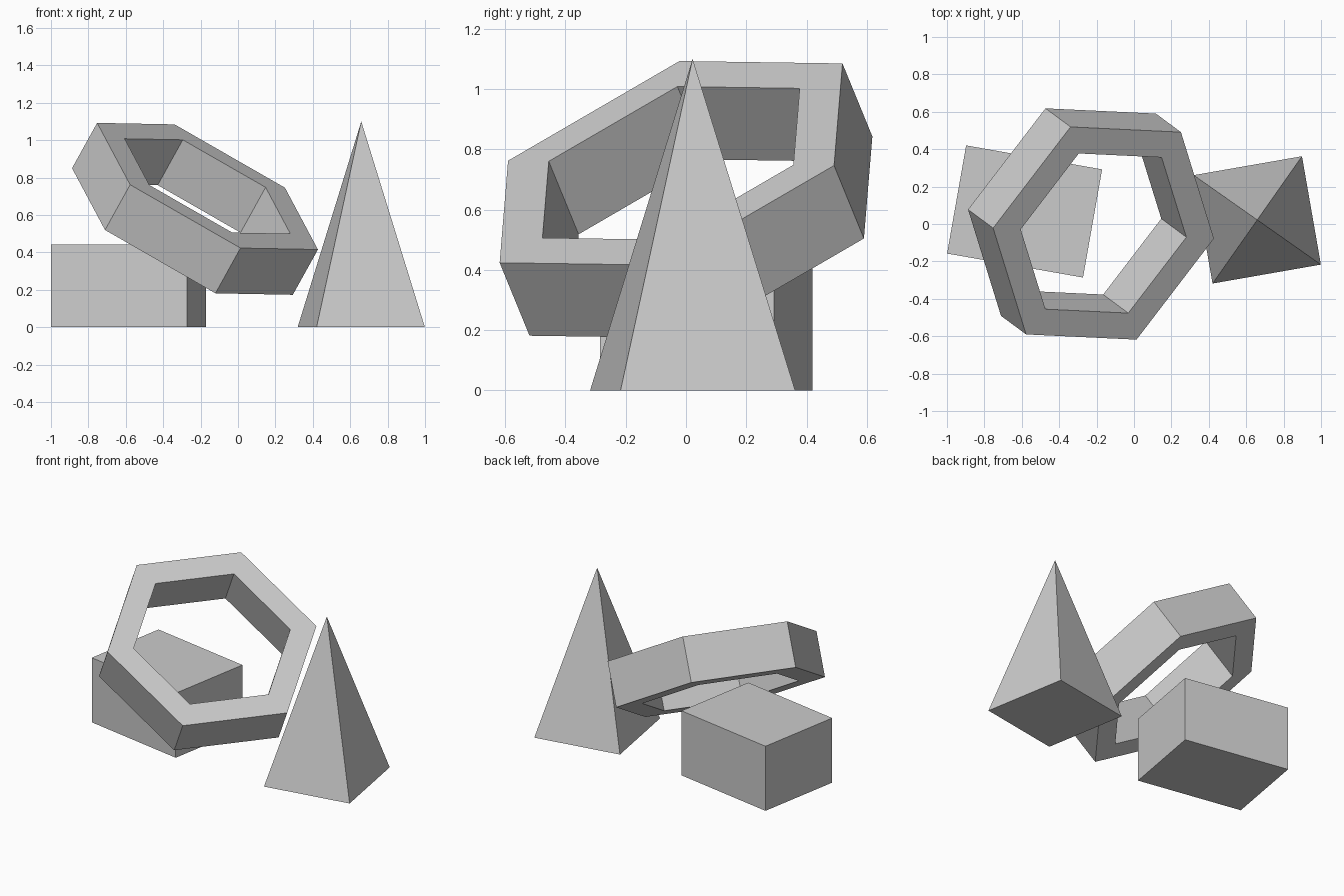
import bpy, bmesh
from math import radians, sin, cos, pi, sqrt
from mathutils import Matrix, Vector

if "Cube" in bpy.data.objects:
    bpy.data.objects.remove(bpy.data.objects["Cube"])

# Box block, turned slightly clockwise
W, D, H = 0.738, 0.587, 0.443
bpy.ops.mesh.primitive_cube_add(size=1, location=(-0.585, 0.067, H / 2),
                                rotation=(0, 0, radians(-10)))
box = bpy.context.object
box.name = "box_block"
box.scale = (W, D, H)

# Square pyramid
SIDE, PH = 0.588, 1.1
bpy.ops.mesh.primitive_cone_add(vertices=4, radius1=SIDE / sqrt(2), radius2=0, depth=PH,
                                location=(0.659, 0.022, PH / 2),
                                rotation=(0, 0, radians(45 + 9.9)))
bpy.context.object.name = "pyramid"

# Hexagonal ring with a rectangular section, tilted so it leans over the box
OUTER, INNER, THICK = 0.681, 0.511, 0.294
section = [(OUTER, THICK / 2), (INNER, THICK / 2), (INNER, -THICK / 2), (OUTER, -THICK / 2)]
bm = bmesh.new()
loops = [[bm.verts.new((r * cos(i * pi / 3), r * sin(i * pi / 3), z)) for r, z in section]
         for i in range(6)]
for i in range(6):
    a, b = loops[i], loops[(i + 1) % 6]
    for j in range(4):
        k = (j + 1) % 4
        bm.faces.new((a[j], a[k], b[k], b[j]))
bmesh.ops.recalc_face_normals(bm, faces=bm.faces)
mesh = bpy.data.meshes.new("hexagonal_ring")
bm.to_mesh(mesh)
bm.free()
ring = bpy.data.objects.new("hexagonal_ring", mesh)
bpy.context.collection.objects.link(ring)

# Ring axes: facing direction, and direction to its first corner
facing = Vector((0.456, -0.337, 0.823)).normalized()
corner = Vector((-0.588, 0.0265, 0.342))
side = facing.cross(corner).normalized()
corner = side.cross(facing)
ring.matrix_world = (Matrix.Translation((-0.23, 0, 0.633))
                     @ Matrix((corner, side, facing)).transposed().to_4x4())
